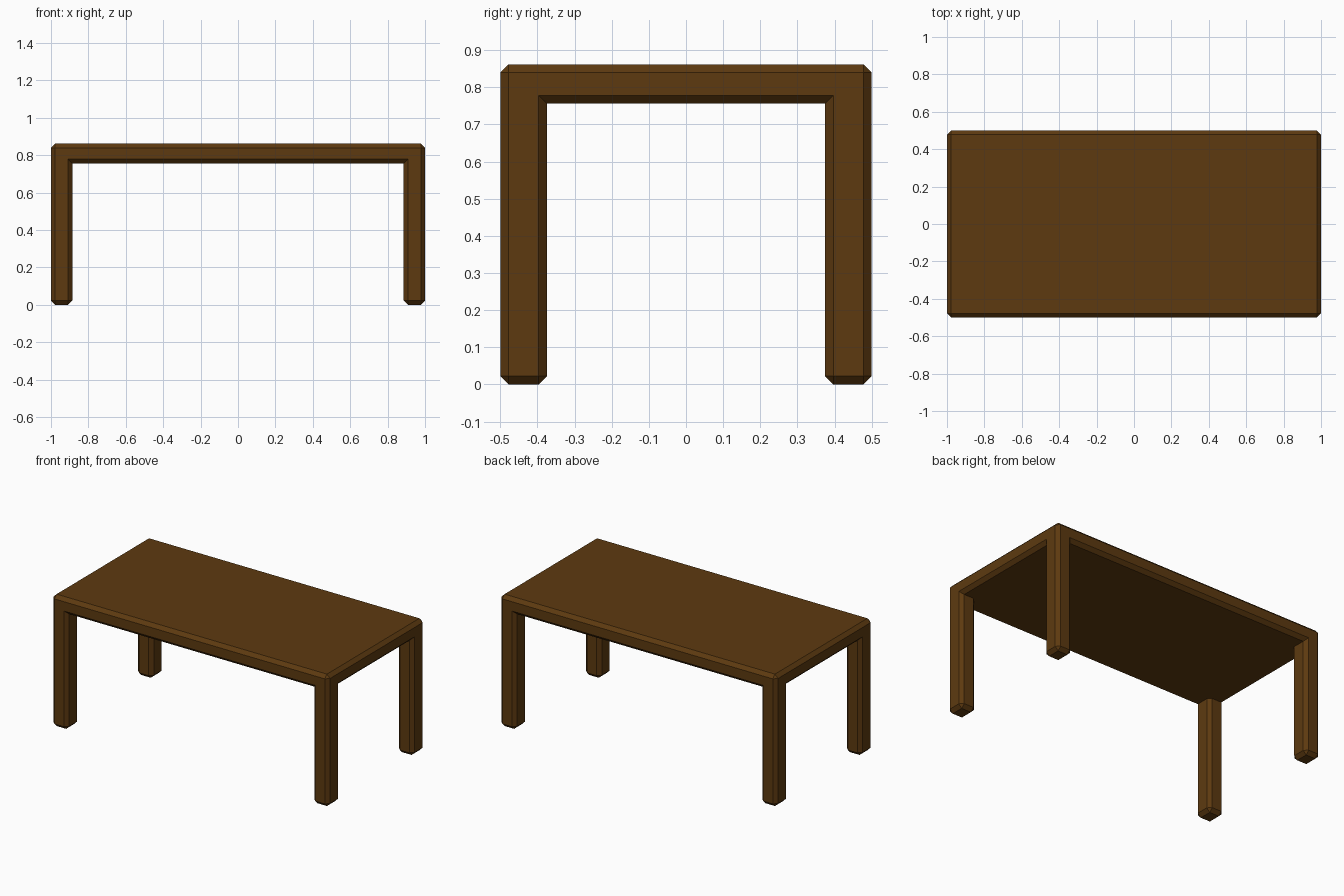
import bpy
import bmesh

if "Cube" in bpy.data.objects:
    bpy.data.objects.remove(bpy.data.objects["Cube"])

BEVEL = 0.0225
HEIGHT = 0.862
UNDERSIDE = 0.756
LEG_X, LEG_Y = 0.114, 0.126

wood = bpy.data.materials.new("brown_wood")
wood.diffuse_color = (0.11, 0.042, 0.005, 1)
wood.use_nodes = True
wood.node_tree.nodes["Principled BSDF"].inputs["Base Color"].default_value = wood.diffuse_color


def chamfered_box(name, lo, hi):
    """Box between two corners with every edge chamfered."""
    bm = bmesh.new()
    bmesh.ops.create_cube(bm, size=1)
    for v in bm.verts:
        v.co = [h if c > 0 else l for c, l, h in zip(v.co, lo, hi)]
    bmesh.ops.bevel(bm, geom=bm.edges[:], offset=BEVEL, segments=1,
                    affect='EDGES', profile=0.5)
    bmesh.ops.recalc_face_normals(bm, faces=bm.faces[:])
    mesh = bpy.data.meshes.new(name)
    bm.to_mesh(mesh)
    bm.free()
    mesh.materials.append(wood)
    obj = bpy.data.objects.new(name, mesh)
    bpy.context.collection.objects.link(obj)
    return obj


# Table top slab
table = chamfered_box("table", (-1, -0.5, UNDERSIDE), (1, 0.5, HEIGHT))
bpy.context.view_layer.objects.active = table

# Four corner legs, flush with the slab sides and fused into it
for sx in (-1, 1):
    for sy in (-1, 1):
        xs = sorted((sx, sx * (1 - LEG_X)))
        ys = sorted((sy * 0.5, sy * (0.5 - LEG_Y)))
        leg = chamfered_box("leg", (xs[0], ys[0], 0), (xs[1], ys[1], HEIGHT - 0.035))
        mod = table.modifiers.new("join_leg", 'BOOLEAN')
        mod.operation = 'UNION'
        mod.solver = 'EXACT'
        mod.object = leg
        bpy.ops.object.modifier_apply(modifier=mod.name)
        bpy.data.objects.remove(leg)
